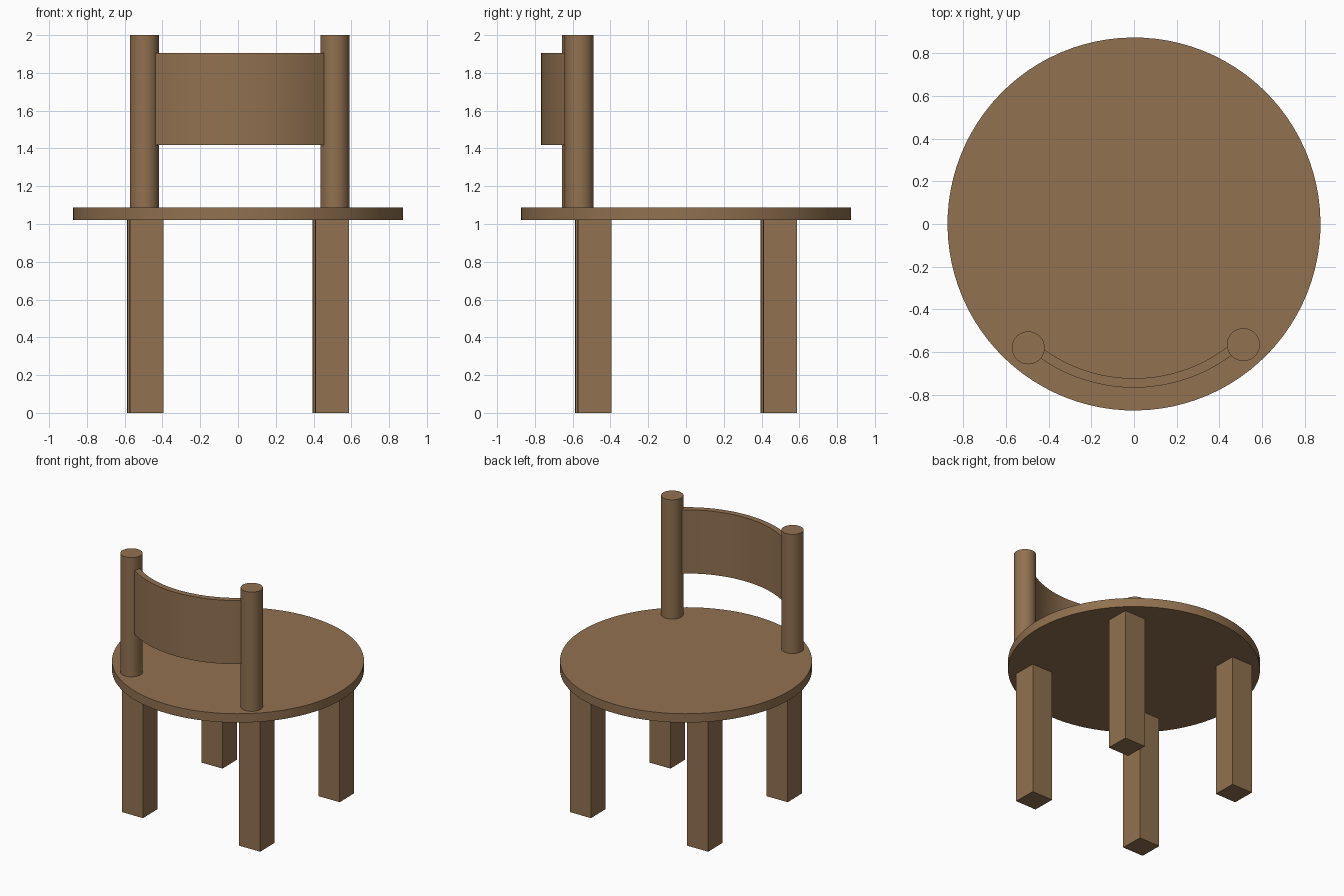
import bpy, bmesh, math
from mathutils import Matrix

if "Cube" in bpy.data.objects:
    bpy.data.objects.remove(bpy.data.objects["Cube"])

TURN = math.radians(0.85)          # the whole chair is turned very slightly
SPIN = Matrix.Rotation(TURN, 4, 'Z')

wood = bpy.data.materials.new("brown wood")
wood.diffuse_color = (0.283, 0.165, 0.08, 1)
wood.use_nodes = True
wood.node_tree.nodes["Principled BSDF"].inputs["Base Color"].default_value = wood.diffuse_color


def finish(name, bm, smooth=True):
    """Turn a bmesh into a named, coloured object."""
    bmesh.ops.recalc_face_normals(bm, faces=bm.faces)
    bm.transform(SPIN)
    mesh = bpy.data.meshes.new(name)
    bm.to_mesh(mesh)
    bm.free()
    mesh.materials.append(wood)
    obj = bpy.data.objects.new(name, mesh)
    bpy.context.collection.objects.link(obj)
    if smooth:
        bpy.ops.object.select_all(action='DESELECT')
        bpy.context.view_layer.objects.active = obj
        obj.select_set(True)
        bpy.ops.object.shade_smooth_by_angle(angle=math.radians(35))
    return obj


def cylinder(name, x, y, r, z0, z1, sides):
    bm = bmesh.new()
    bmesh.ops.create_cone(bm, cap_ends=True, segments=sides, radius1=r, radius2=r,
                          depth=z1 - z0,
                          matrix=Matrix.Translation((x, y, (z0 + z1) / 2)))
    finish(name, bm)


def box(name, x, y, w, z0, z1):
    bm = bmesh.new()
    bmesh.ops.create_cube(bm, size=1, matrix=Matrix.Translation((x, y, (z0 + z1) / 2))
                          @ Matrix.Diagonal((w, w, z1 - z0, 1)))
    finish(name, bm, smooth=False)


# Round seat
cylinder("seat", 0, 0, 0.874, 1.02, 1.088, 96)

# Four square legs and two round backrest posts
for sx, side in ((-1, "left"), (1, "right")):
    box(f"front_{side}_leg", sx * 0.491, -0.491, 0.177, 0, 1.025)
    box(f"rear_{side}_leg", sx * 0.491, 0.491, 0.177, 0, 1.025)
    cylinder(f"{side}_post", sx * 0.504, -0.573, 0.077, 1.08, 2.0, 48)

# Curved backrest panel: arc profile extruded upwards, ends buried in the posts
R_IN, R_OUT, HALF, N = 0.723, 0.767, math.radians(41.3), 32
angles = [-HALF + 2 * HALF * i / N for i in range(N + 1)]
bm = bmesh.new()
rows = [[bm.verts.new((r * math.sin(a), -r * math.cos(a), z)) for a in angles]
        for r, z in ((R_IN, 1.417), (R_OUT, 1.417), (R_OUT, 1.904), (R_IN, 1.904))]
for k in range(4):
    p, q = rows[k], rows[(k + 1) % 4]
    for i in range(N):
        bm.faces.new((p[i], p[i + 1], q[i + 1], q[i]))
for i in (0, N):
    bm.faces.new([row[i] for row in rows])
finish("backrest_panel", bm)
